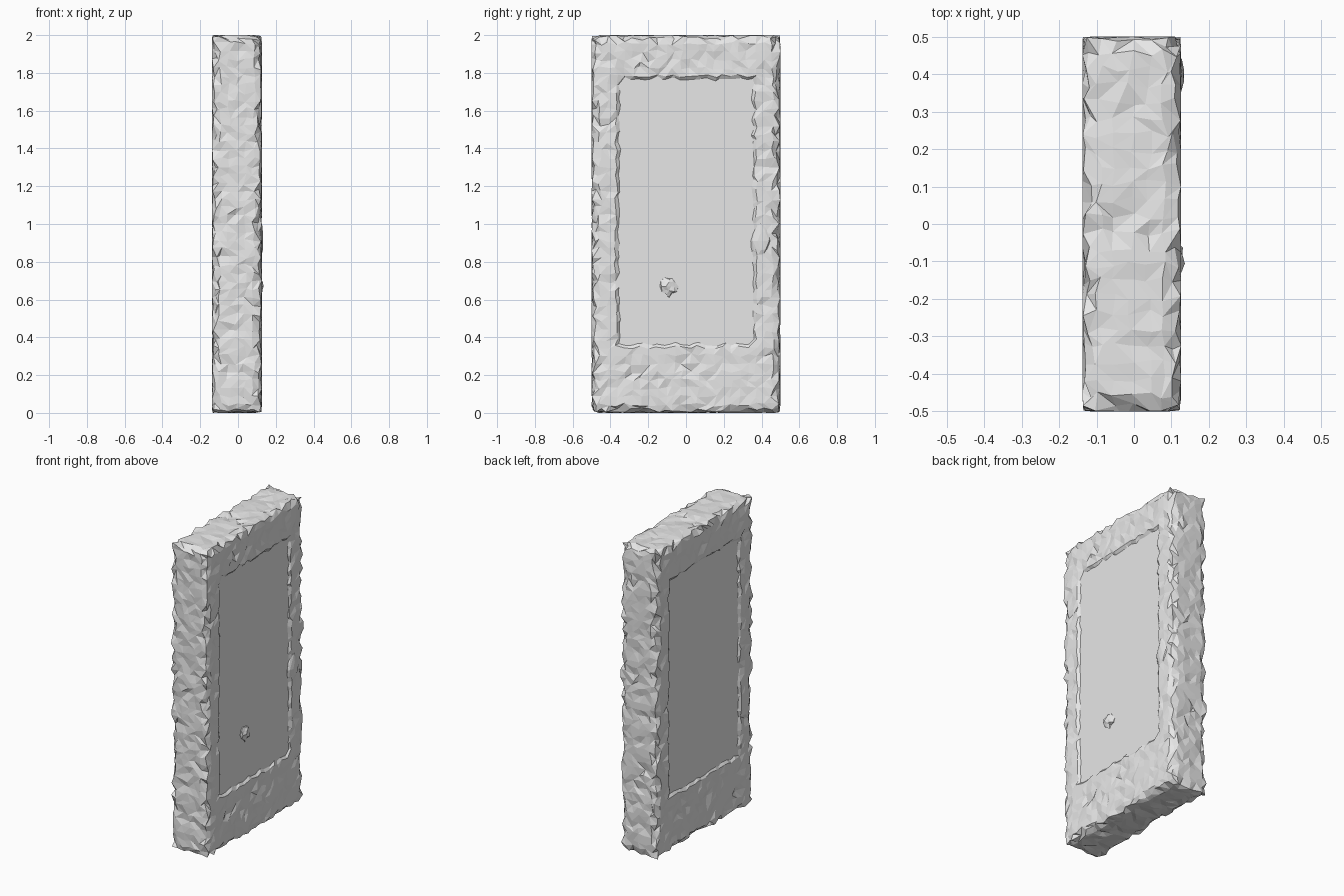
import bpy, bmesh, random
from mathutils import Vector

random.seed(7)
old = bpy.data.objects.get("Cube")
if old:
    bpy.data.objects.remove(old, do_unlink=True)

stone = bpy.data.materials.new("grey_stone")
stone.use_nodes = True
stone.diffuse_color = (0.8, 0.8, 0.8, 1)
stone.node_tree.nodes["Principled BSDF"].inputs["Base Color"].default_value = (0.8, 0.8, 0.8, 1)


def finish(name, bm):
    mesh = bpy.data.meshes.new(name)
    bm.normal_update()
    bm.to_mesh(mesh)
    bm.free()
    mesh.materials.append(stone)
    obj = bpy.data.objects.new(name, mesh)
    bpy.context.collection.objects.link(obj)
    return obj


def box(low, high):
    bm = bmesh.new()
    bmesh.ops.create_cube(bm, size=1)
    low, high = Vector(low), Vector(high)
    for v in bm.verts:
        v.co = (low + high) / 2 + v.co * (high - low)
    return bm


def chip(name, centre, size, rough):
    """A small broken flake stuck to the face."""
    bm = bmesh.new()
    bmesh.ops.create_icosphere(bm, subdivisions=2, radius=1)
    for v in bm.verts:
        v.co *= random.uniform(1 - rough, 1)
        v.co = Vector(centre) + v.co * Vector(size)
    finish(name, bm)


# Rough outer slab, cut into a grid and chipped inward
LOW, HIGH = Vector((-0.138, -0.5, 0)), Vector((0.126, 0.5, 2))
CELLS = (6, 23, 46)
bm = box(LOW, HIGH)
for axis, count in enumerate(CELLS):
    normal = Vector((0, 0, 0))
    normal[axis] = 1
    for i in range(1, count):
        point = LOW.lerp(HIGH, i / count)
        bmesh.ops.bisect_plane(bm, geom=bm.verts[:] + bm.edges[:] + bm.faces[:],
                               plane_co=point, plane_no=normal)


def in_panel(co):
    return -0.34 < co.y < 0.34 and 0.36 < co.z < 1.76


# Open both broad faces where the smooth panel shows
inner = [f for f in bm.faces if abs(f.normal.x) > 0.9 and all(in_panel(v.co) for v in f.verts)]
bmesh.ops.delete(bm, geom=inner, context='FACES')

for v in bm.verts:
    start = v.co.copy()
    sides = [a for a in range(3)
             if min(start[a] - LOW[a], HIGH[a] - start[a]) < 0.0001]
    for a in range(3):
        if a in sides:
            if len(sides) > 1:
                depth = random.uniform(0, 0.028)
            else:
                depth = max(0, random.gauss(0.001, 0.005))
            if len(sides) == 1 and a == 0 and in_panel(start):
                depth = 0.035
            v.co[a] += depth if start[a] < (LOW[a] + HIGH[a]) / 2 else -depth
        else:
            v.co[a] += random.uniform(-0.011, 0.011)

# Irregular triangles give the hewn look
for f in bm.faces[:]:
    if len(f.verts) == 4:
        k = random.randint(0, 1)
        bmesh.utils.face_split(f, f.verts[k], f.verts[k + 2])
finish("rough_slab_frame", bm)

# Smooth recessed panel, seen on both broad faces
finish("recessed_panel", box((-0.124, -0.39, 0.31), (0.112, 0.39, 1.81)))

# Loose flakes on the right face
chip("panel_flake", (0.112, -0.09, 0.67), (0.026, 0.052, 0.062), 0.35)
chip("frame_flake", (0.116, 0.395, 0.91), (0.021, 0.06, 0.11), 0.3)
